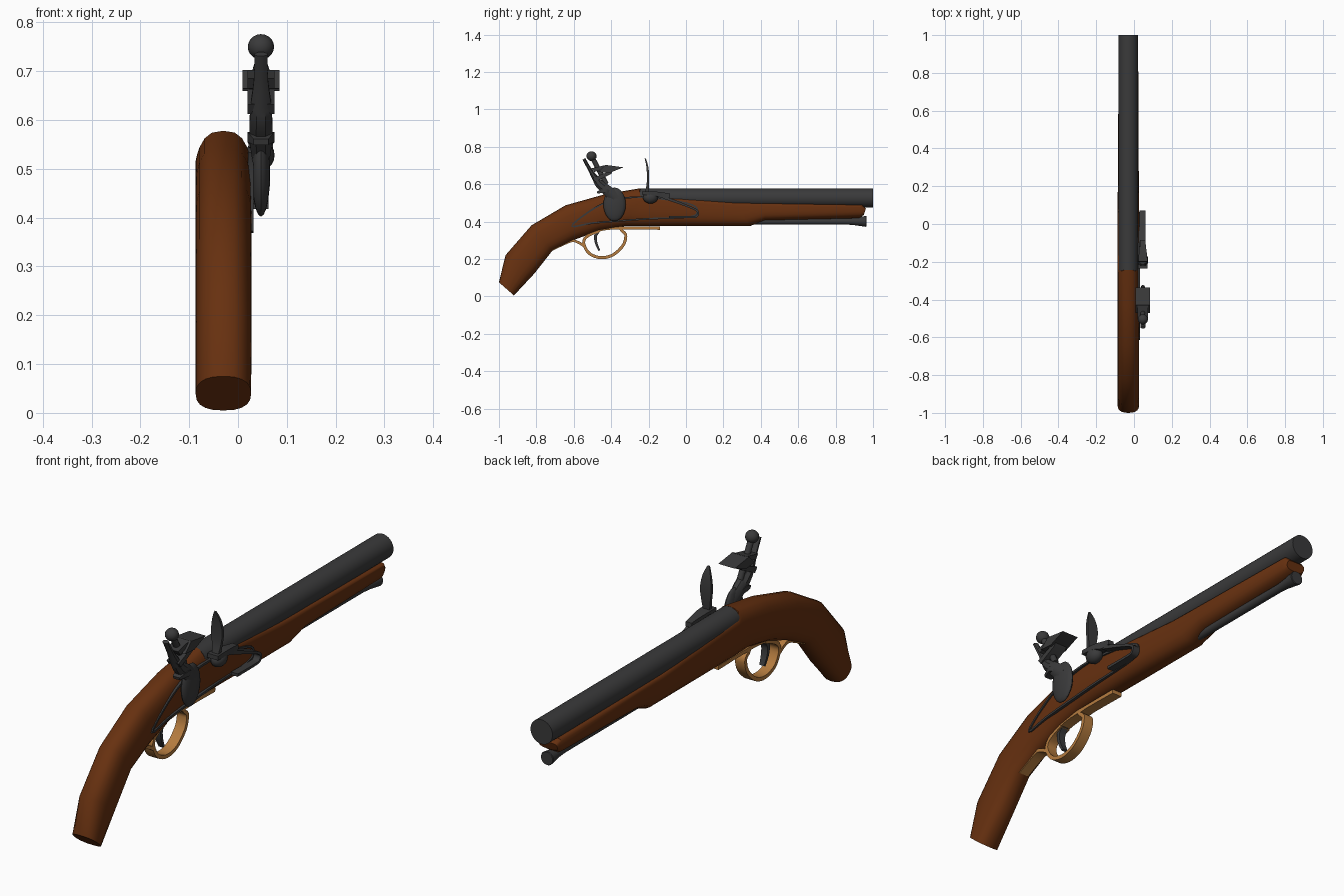
import bpy, bmesh, math
from mathutils import Vector

if "Cube" in bpy.data.objects:
    bpy.data.objects.remove(bpy.data.objects["Cube"])

CX, LX = -0.03, 0.047   # centre plane of the stock, centre plane of the lock


def material(name, rgb):
    m = bpy.data.materials.new(name)
    m.diffuse_color = (*rgb, 1)
    m.use_nodes = True
    m.node_tree.nodes["Principled BSDF"].inputs["Base Color"].default_value = m.diffuse_color
    return m


WOOD = material("walnut wood", (0.135, 0.030, 0.005))
STEEL = material("dark steel", (0.042, 0.042, 0.043))
BRASS = material("brass", (0.46, 0.20, 0.05))


def finish(name, bm, mat, angle=40):
    bmesh.ops.recalc_face_normals(bm, faces=bm.faces)
    me = bpy.data.meshes.new(name)
    bm.to_mesh(me)
    bm.free()
    me.materials.append(mat)
    ob = bpy.data.objects.new(name, me)
    bpy.context.collection.objects.link(ob)
    bpy.ops.object.select_all(action='DESELECT')
    ob.select_set(True)
    bpy.context.view_layer.objects.active = ob
    bpy.ops.object.shade_smooth_by_angle(angle=math.radians(angle))
    return ob


def loft(name, rings, mat, closed=False, angle=40):
    bm = bmesh.new()
    vs = [[bm.verts.new(p) for p in r] for r in rings]
    n = len(vs[0])
    pairs = list(zip(vs, vs[1:])) + ([(vs[-1], vs[0])] if closed else [])
    for a, b in pairs:
        for i in range(n):
            j = (i + 1) % n
            bm.faces.new((a[i], a[j], b[j], b[i]))
    if not closed:
        bm.faces.new(vs[0])
        bm.faces.new(vs[-1])
    return finish(name, bm, mat, angle)


def turned(name, profile, x, z, mat, sides=24):
    """Round part along y from (y, radius) pairs."""
    a = [2 * math.pi * i / sides for i in range(sides)]
    return loft(name, [[(x + r * math.cos(t), y, z + r * math.sin(t)) for t in a]
                       for y, r in profile], mat)


def smooth_path(pts, closed=False, steps=4):
    """Catmull-Rom subdivision of a (y, z, width, thickness) path."""
    n, out = len(pts), []
    get = (lambda i: pts[i % n]) if closed else (lambda i: pts[max(0, min(n - 1, i))])
    for i in range(n if closed else n - 1):
        p = [Vector(get(i + k)) for k in (-1, 0, 1, 2)]
        for s in range(steps):
            t = s / steps
            out.append(0.5 * (2 * p[1] + (p[2] - p[0]) * t
                              + (2 * p[0] - 5 * p[1] + 4 * p[2] - p[3]) * t * t
                              + (3 * p[1] - p[0] - 3 * p[2] + p[3]) * t ** 3))
    if not closed:
        out.append(Vector(pts[-1]))
    return out


def strap(name, path, x, mat, closed=False, steps=4, sides=4):
    """Sweep a flat bar (or round bar) along a path in the side plane."""
    p = smooth_path(path, closed, steps)
    rings = []
    for i, (y, z, w, t) in enumerate(p):
        a, b = (p[i - 1], p[(i + 1) % len(p)]) if closed else (p[max(i - 1, 0)], p[min(i + 1, len(p) - 1)])
        d = Vector((b[0] - a[0], b[1] - a[1])).normalized()
        k = 1.414 if sides == 4 else 1
        ring = []
        for s in range(sides):
            g = 2 * math.pi * (s + 0.5) / sides
            u, v = k * math.cos(g) * w / 2, k * math.sin(g) * t / 2
            ring.append((x + u, y - d.y * v, z + d.x * v))
        rings.append(ring)
    return loft(name, rings, mat, closed)


def slab(name, pts, x, width, mat):
    """Side-view polygon given thickness across x."""
    return loft(name, [[(x + s * width / 2, y, z) for y, z in pts] for s in (-1, 1)], mat)


def ball(name, loc, size, mat):
    bm = bmesh.new()
    bmesh.ops.create_uvsphere(bm, u_segments=16, v_segments=10, radius=1)
    for v in bm.verts:
        v.co = Vector(loc) + Vector(c * s for c, s in zip(v.co, size))
    return finish(name, bm, mat)


# Stock: top y,z / bottom y,z / half width / roundness of the top edge
stations = [
    (-1.00, .075, -.92, .005, .057, 2.4), (-.965, .22, -.81, .123, .0575, 2.5),
    (-.826, .38, -.714, .245, .0575, 2.5), (-.644, .487, -.596, .303, .0575, 2.5),
    (-.43, .547, -.47, .35, .0575, 2.6), (-.243, .578, -.33, .375, .0575, 2.6),
    (-.236, .54, -.23, .375, .0575, 7), (-.02, .525, -.02, .375, .0575, 7),
    (.26, .502, .34, .375, .055, 7), (.43, .498, .42, .406, .054, 7),
    (.944, .489, .925, .418, .052, 6), (.962, .47, .95, .435, .043, 4)]
rings = []
for ty, tz, by, bz, w, n in stations:
    ring = []
    for i in range(20):
        a = 2 * math.pi * i / 20
        c, s = math.cos(a), math.sin(a)
        e = 2 / (n if s > 0 else 2.5)
        u, v = (math.copysign(abs(q) ** e, q) if abs(q) > 1e-6 else 0 for q in (c, s))
        ring.append((CX + w * u, (ty + by) / 2 + v * (ty - by) / 2,
                     (tz + bz) / 2 + v * (tz - bz) / 2))
    rings.append(ring)
loft("stock", rings, WOOD, angle=35)

# Barrel and ramrod
turned("barrel", [(-.245, .051), (1.0, .051)], CX, .526, STEEL, 32)
turned("ramrod", [(.3, .017), (.86, .017), (.90, .020), (.962, .029), (.965, .027)], CX, .401, STEEL, 20)

# Trigger guard and trigger
W = .045
strap("trigger_guard_bow", [
    (-.14, .362, W, .012), (-.34, .363, W, .014), (-.322, .33, W, .016), (-.335, .275, W, .016),
    (-.39, .222, W, .016), (-.455, .207, W, .016), (-.515, .228, W, .016), (-.545, .275, W, .016),
    (-.54, .31, W, .016), (-.505, .335, W, .016), (-.46, .35, W, .012)], CX, BRASS)
strap("trigger_guard_tail", [
    (-.715, .25, W, .012), (-.665, .275, W, .014), (-.61, .297, W, .014),
    (-.575, .288, W, .014), (-.545, .27, W, .014)], CX, BRASS)
strap("trigger_plate", [(-.5, .343, W, .014), (-.4, .364, W, .014), (-.14, .366, W, .014)], CX, BRASS)
strap("trigger", [(-.46, .36, .03, .02), (-.483, .325, .03, .016),
                  (-.48, .285, .028, .013), (-.463, .245, .022, .01)], CX, STEEL)

# Raised rim of the lock plate
strap("lock_plate_rim", [(y, z, .012, .009) for y, z in (
    (-.61, .375), (-.53, .445), (-.42, .505), (-.28, .53), (-.12, .52), (.03, .49),
    (.06, .455), (.02, .425), (-.2, .415), (-.34, .405), (-.5, .392))], .026, STEEL, closed=True)

# Cock: rounded body, curved neck, jaws, flint and jaw screw
ball("cock_body", (LX, -.382, .492), (.019, .06, .09), STEEL)
strap("cock_neck", [(-.37, .52, .036, .07), (-.42, .565, .05, .062), (-.462, .60, .05, .05),
                    (-.487, .635, .045, .035), (-.515, .68, .032, .022), (-.546, .735, .028, .018)],
      LX, STEEL, sides=8)
strap("cock_spur", [(-.40, .55, .03, .02), (-.43, .565, .055, .022), (-.475, .555, .03, .012)], LX, STEEL)
strap("jaw_screw", [(-.425, .60, .026, .026), (-.505, .75, .026, .026)], LX, STEEL, steps=1, sides=10)
ball("jaw_screw_head", (LX, -.505, .75), (.027, .027, .026), STEEL)
slab("lower_jaw", [(-.50, .632), (-.485, .612), (-.40, .655), (-.385, .68)], LX, .056, STEEL)
slab("upper_jaw", [(-.505, .685), (-.49, .665), (-.43, .685), (-.425, .703)], LX, .056, STEEL)
slab("flint", [(-.47, .665), (-.41, .66), (-.335, .69), (-.43, .703)], LX, .076, STEEL)

# Pan, leaf-shaped striking steel with its foot, and the spring
ball("pan", (.045, -.19, .528), (.03, .04, .032), STEEL)
strap("striking_steel", [(-.218, .737, .008, .006), (-.208, .70, .036, .01), (-.203, .65, .052, .012),
                         (-.204, .60, .042, .013), (-.21, .56, .03, .018)], LX, STEEL)
strap("striking_steel_foot", [(-.235, .553, .05, .018), (-.17, .55, .045, .022), (-.12, .54, .032, .03),
                              (-.085, .54, .028, .02)], LX, STEEL)
strap("lock_spring", [(-.12, .53, .032, .016), (-.07, .512, .032, .014), (.02, .478, .032, .011),
                      (.062, .455, .032, .011), (.058, .43, .032, .011), (.03, .424, .032, .01),
                      (-.09, .424, .032, .012)], .046, STEEL)
